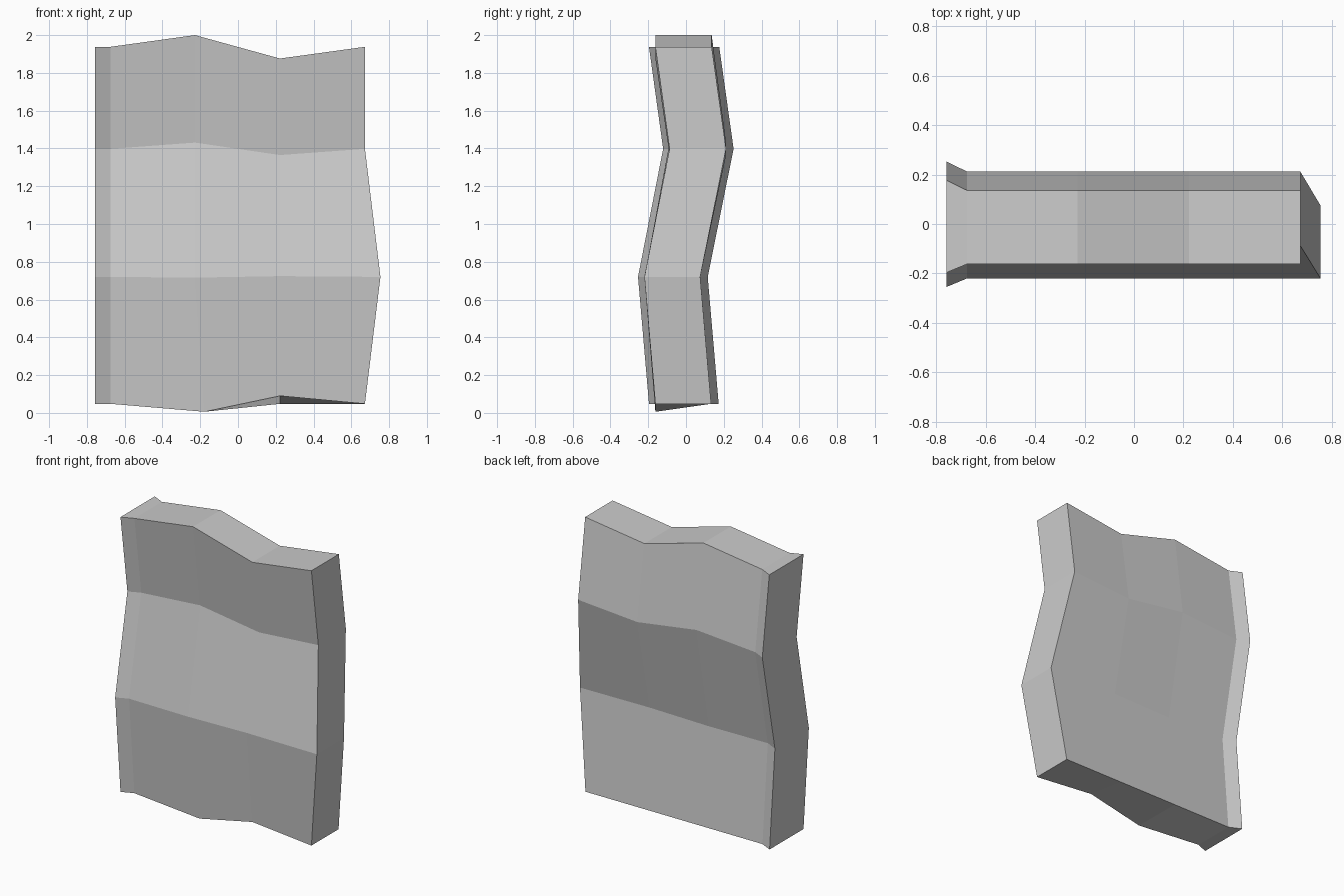
import bpy, bmesh

cube = bpy.data.objects.get("Cube")
if cube:
    bpy.data.objects.remove(cube, do_unlink=True)

# Column positions, row heights and the wave of each row across the columns
COLS = [-0.757, -0.675, -0.228, 0.222, 0.672]
WAVE = [0, 0, 1, -1, 0]
# Each row: height, wave rise, front y, back y, right-end bulge
ROWS = [
    (0.048, -0.042, -0.162, 0.133, 0.0),
    (0.72, -0.004, -0.220, 0.075, 0.082),
    (1.398, 0.033, -0.087, 0.212, 0.0),
    (1.938, 0.062, -0.162, 0.136, 0.0),
]
FLARE = 0.034


def grid_point(row, col, back):
    z, rise, y_front, y_back, bulge = ROWS[row]
    x = COLS[col] + (bulge if col == len(COLS) - 1 else 0)
    y = y_back if back else y_front
    if col == 0:                      # flared lip along one end
        y += FLARE + 0.006 if back else -FLARE
    if not (back and row == 0):       # rear bottom edge is straight
        z += rise * WAVE[col]
    if row == 0 and col == 2 and not back:
        x += 0.05
    return x, y, z


# Wavy slab: front and back sheets joined by a rim
bm = bmesh.new()
nr, nc = len(ROWS), len(COLS)
sheets = [[[bm.verts.new(grid_point(r, c, back)) for c in range(nc)]
           for r in range(nr)] for back in (False, True)]
front, rear = sheets
for s in sheets:
    for r in range(nr - 1):
        for c in range(nc - 1):
            bm.faces.new((s[r][c], s[r][c + 1], s[r + 1][c + 1], s[r + 1][c]))


def bridge(a, b):
    for i in range(len(a) - 1):
        bm.faces.new((a[i], a[i + 1], b[i + 1], b[i]))


for r in (0, nr - 1):
    bridge(front[r], rear[r])
for c in (0, nc - 1):
    bridge([row[c] for row in front], [row[c] for row in rear])
bmesh.ops.recalc_face_normals(bm, faces=bm.faces[:])

mesh = bpy.data.meshes.new("wavy_slab")
bm.to_mesh(mesh)
bm.free()
slab = bpy.data.objects.new("wavy_slab", mesh)
bpy.context.collection.objects.link(slab)

# Plain grey
grey = bpy.data.materials.new("light grey")
grey.use_nodes = True
colour = (0.6, 0.6, 0.6, 1)
grey.diffuse_color = colour
grey.node_tree.nodes["Principled BSDF"].inputs["Base Color"].default_value = colour
mesh.materials.append(grey)
